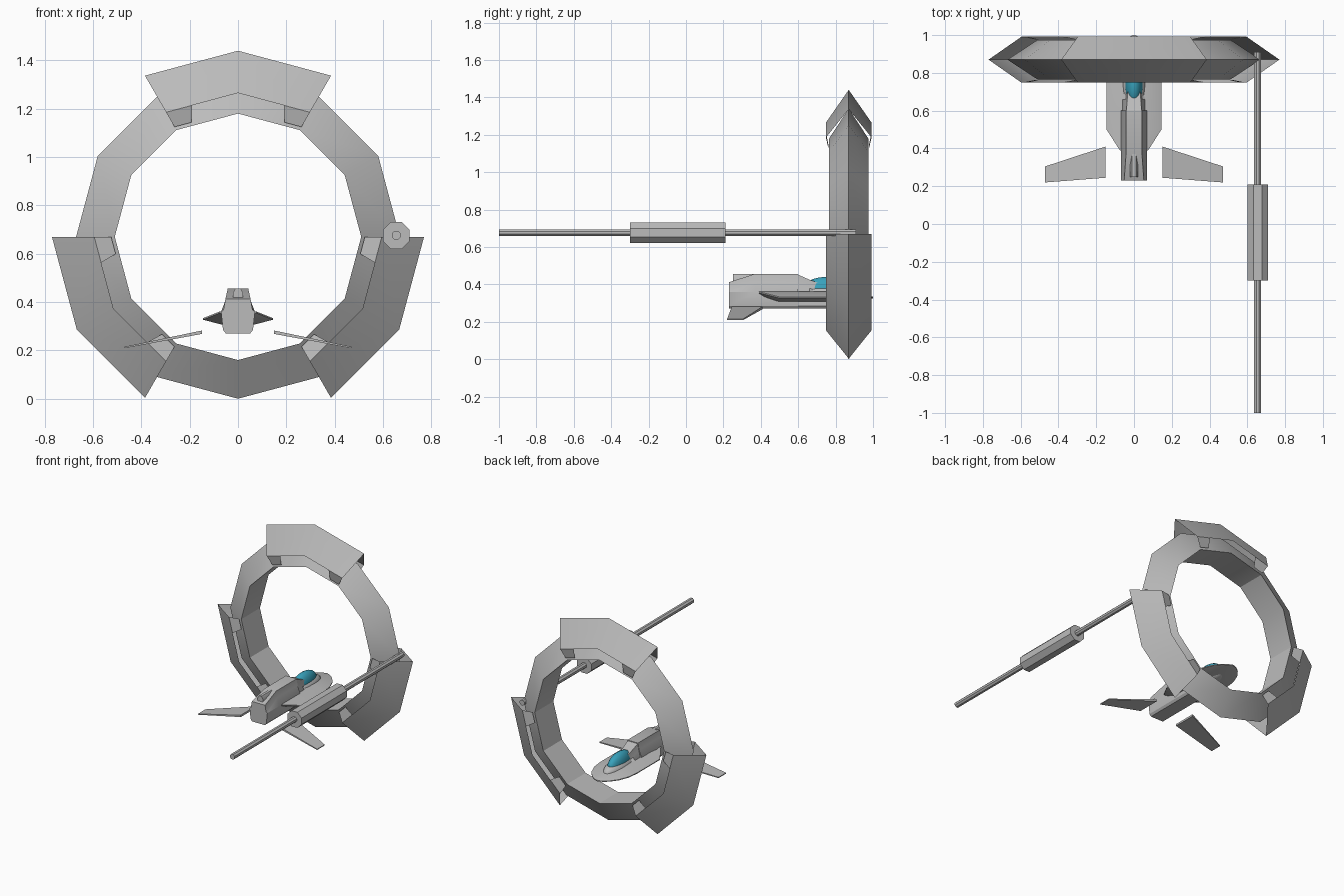
import bpy, bmesh, math
from mathutils import Vector

cube = bpy.data.objects.get("Cube")
if cube:
    bpy.data.objects.remove(cube, do_unlink=True)


def material(name, rgb):
    m = bpy.data.materials.new(name)
    m.use_nodes = True
    m.diffuse_color = (*rgb, 1)
    m.node_tree.nodes["Principled BSDF"].inputs["Base Color"].default_value = (*rgb, 1)
    return m


GREY = material("hull grey", (0.5, 0.5, 0.5))
BLUE = material("canopy blue", (0.04, 0.36, 0.5))


def finish(name, bm, mat, recalc=True):
    if recalc:
        bmesh.ops.recalc_face_normals(bm, faces=bm.faces[:])
    me = bpy.data.meshes.new(name)
    bm.to_mesh(me)
    bm.free()
    ob = bpy.data.objects.new(name, me)
    bpy.context.collection.objects.link(ob)
    me.materials.append(mat)
    bpy.ops.object.select_all(action='DESELECT')
    ob.select_set(True)
    bpy.context.view_layer.objects.active = ob
    bpy.ops.object.shade_smooth_by_angle(angle=math.radians(30))
    return ob


def loft(name, sections, mat=GREY, cyclic=False):
    """Skin closed cross-sections; cap the ends unless the path is a loop."""
    bm = bmesh.new()
    rows = [[bm.verts.new(p) for p in s] for s in sections]
    n = len(rows[0])
    pairs = list(zip(rows, rows[1:])) + ([(rows[-1], rows[0])] if cyclic else [])
    for a, b in pairs:
        for i in range(n):
            j = (i + 1) % n
            bm.faces.new((a[i], a[j], b[j], b[i]))
    if not cyclic:
        bm.faces.new(rows[0])
        bm.faces.new(rows[-1])
    return finish(name, bm, mat)


# Twelve-sided gate ring with a wedge section
MID_Y, MID_Z = 0.87, 0.67


def polar(r, y, deg):
    a = math.radians(deg)
    return Vector((r * math.cos(a), MID_Y + y, MID_Z + r * math.sin(a)))


RIM = [(0.67, 0), (0.51, -0.105), (0.51, 0.105)]
loft("gate_ring", [[polar(r, y, k * 30) for r, y in RIM] for k in range(12)], cyclic=True)


# Three open armour shells, each with clamp tabs at its ends
def armour(name, centre):
    bm = bmesh.new()

    def quad(*pts):
        f = bm.faces.new([bm.verts.new(p) for p in pts])
        f.normal_update()
        if f.normal.y * (f.calc_center_median().y - MID_Y) < 0:
            f.normal_flip()

    for side in (-1, 1):
        outer, inner = 0.122 * side, 0.108 * side
        for step in (-30, 30):
            end = centre + step
            quad(polar(0.77, 0, centre), polar(0.77, 0, end),
                 polar(0.595, outer, end), polar(0.595, outer, centre))
            top, low = polar(0.595, outer, end), polar(0.525, inner, end)
            quad(top, top.lerp(polar(0.595, outer, centre), 0.36),
                 low.lerp(polar(0.525, inner, centre), 0.27), low)
    bmesh.ops.remove_doubles(bm, verts=bm.verts[:], dist=0.0005)
    finish(name, bm, GREY, recalc=False)


for label, angle in (("top", 90), ("right", 210), ("left", 330)):
    armour(label + "_armour", angle)


# Long rod with a thicker sleeve
def rod(name, radius, y0, y1, sides=8):
    ring = [2 * math.pi * (k + 0.5) / sides for k in range(sides)]
    loft(name, [[(0.655 + radius * math.cos(a), y, 0.676 + radius * math.sin(a))
                 for a in ring] for y in (y0, y1)])


rod("long_rod", 0.02, -1.0, 0.91)
rod("rod_sleeve", 0.06, -0.3, 0.21)


# Small craft: sections given as right-hand halves and mirrored
def mirrored(y, half):
    return [(x, y, z) for x, z in half] + [(-x, y, z) for x, z in reversed(half)]


def body(y, top, top_w, wide=0.07, shoulder=0.36):
    return mirrored(y, [(0.05, 0.27), (0.062, 0.285), (wide, shoulder),
                        (top_w + 0.008, top - 0.045), (top_w, top)])


loft("fuselage", [body(0.23, 0.412, 0.052), body(0.37, 0.457, 0.042),
                  body(0.6, 0.457, 0.042)])
loft("collar", [body(0.6, 0.452, 0.04, 0.06), body(0.66, 0.425, 0.036, 0.06),
                body(0.76, 0.39, 0.03, 0.055, 0.34)])
loft("tail_vent", [mirrored(y, [(0.022, 0.4), (0.02, 0.44), (0.01, 0.457)])
                   for y in (0.25, 0.37)])

# Flat saucer hull with a rounded nose
OUTLINE = [(0.39, 0.075, 0.358), (0.5, 0.145, 0.33), (0.76, 0.145, 0.33), (0.84, 0.135, 0.33),
           (0.91, 0.107, 0.33), (0.96, 0.07, 0.33), (0.985, 0.038, 0.33), (1.0, 0.006, 0.33)]
saucer = []
for y, w, z in OUTLINE:
    t = min(1, (1.0 - y) / 0.2)
    saucer.append(mirrored(y, [(w * 0.5, z - 0.004 - 0.018 * t), (w, z - 0.003),
                               (w, z + 0.003), (w * 0.5, max(z + 0.004, 0.334 + 0.027 * t))]))
loft("saucer_hull", saucer)


# Cockpit fairing and glass
def ellipsoid(name, centre, radii, mat):
    bm = bmesh.new()
    bmesh.ops.create_uvsphere(bm, u_segments=24, v_segments=12, radius=1)
    for v in bm.verts:
        v.co = Vector(c + r * p for c, r, p in zip(centre, radii, v.co))
    finish(name, bm, mat)


ellipsoid("cockpit_fairing", (0, 0.75, 0.345), (0.062, 0.16, 0.05), GREY)
ellipsoid("canopy", (0, 0.745, 0.365), (0.047, 0.125, 0.075), BLUE)

# Drooping wings, held off from the body
for label, s in (("left", 1), ("right", -1)):
    loft(label + "_wing", [
        [(s * x, y0, z - h), (s * x, y1, z - h), (s * x, y1, z + h), (s * x, y0, z + h)]
        for x, y0, y1, z, h in ((0.15, 0.245, 0.41, 0.275, 0.007),
                                (0.47, 0.22, 0.305, 0.212, 0.003))])
